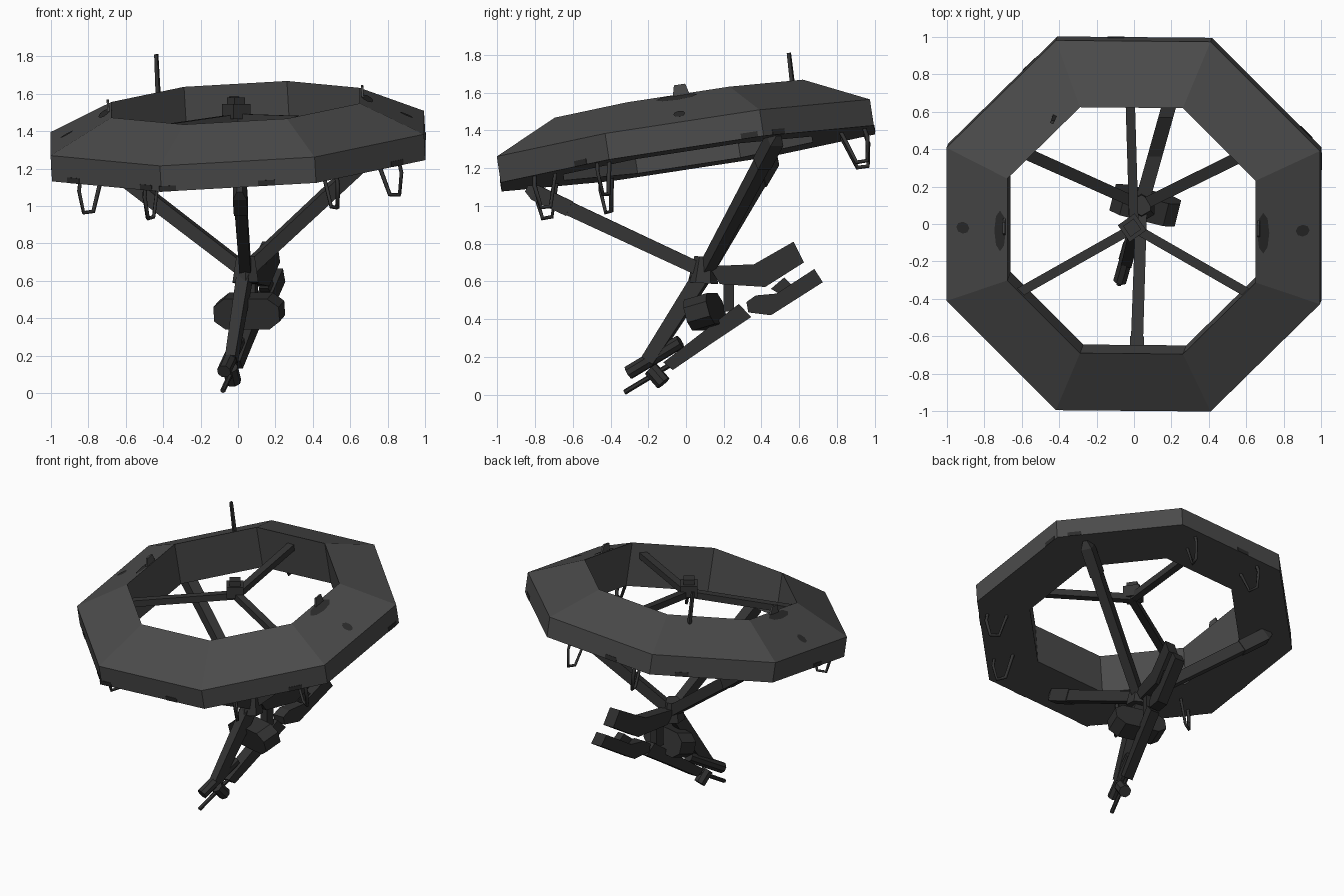
import bpy, bmesh, math
from mathutils import Vector, Matrix

if "Cube" in bpy.data.objects:
    bpy.data.objects.remove(bpy.data.objects["Cube"])

def material(name, v):
    m = bpy.data.materials.new(name)
    m.diffuse_color = (v, v, v, 1)
    m.use_nodes = True
    m.node_tree.nodes["Principled BSDF"].inputs["Base Color"].default_value = m.diffuse_color
    return m

HULL = material("hull grey", 0.07)
STRUT = material("strut dark grey", 0.035)
GEAR = material("machinery dark grey", 0.03)
PATCH = material("patch charcoal", 0.025)

# The ring and everything on it share one tilt (nose down, slight roll)
TILT = (Matrix.Translation((0, 0, 1.32)) @ Matrix.Rotation(math.radians(8.7), 4, 'X')
        @ Matrix.Rotation(math.radians(-3.3), 4, 'Y'))

def finish(name, bm, mat, matrix=None):
    if matrix is not None:
        bm.transform(matrix)
    bmesh.ops.recalc_face_normals(bm, faces=bm.faces)
    me = bpy.data.meshes.new(name)
    bm.to_mesh(me)
    bm.free()
    me.materials.append(mat)
    ob = bpy.data.objects.new(name, me)
    bpy.context.collection.objects.link(ob)
    return ob

def frame(a, b):
    """Matrix placing local z along a->b, with local y kept as upright as possible."""
    z = (b - a).normalized()
    x = Vector((0, 0, 1)).cross(z)
    x = x.normalized() if x.length > 1e-4 else Vector((1, 0, 0))
    y = z.cross(x)
    m = Matrix((x, y, z)).transposed().to_4x4()
    m.translation = a
    return m

def loft(name, outline, a, b, mat, end=1.0, matrix=None):
    """Sweep a 2D outline from a to b, scaling the far end."""
    a, b = Vector(a), Vector(b)
    m, length = frame(a, b), (b - a).length
    bm = bmesh.new()
    lo = [bm.verts.new(m @ Vector((x, y, 0))) for x, y in outline]
    hi = [bm.verts.new(m @ Vector((x * end, y * end, length))) for x, y in outline]
    bm.faces.new(lo)
    bm.faces.new(hi)
    n = len(outline)
    for i in range(n):
        j = (i + 1) % n
        bm.faces.new((lo[i], lo[j], hi[j], hi[i]))
    return finish(name, bm, mat, matrix)

def rect(w, h):
    return [(-w/2, -h/2), (w/2, -h/2), (w/2, h/2), (-w/2, h/2)]

def ngon(r, n):
    return [(r * math.cos(math.tau * (i + .5) / n), r * math.sin(math.tau * (i + .5) / n)) for i in range(n)]

def box(name, loc, size, mat, rot=0, matrix=None):
    bm = bmesh.new()
    bmesh.ops.create_cube(bm, size=1)
    bm.transform(Matrix.Translation(loc) @ Matrix.Rotation(rot, 4, 'Z') @ Matrix.Diagonal((*size, 1)))
    return finish(name, bm, mat, matrix)

# Octagonal ring: cross-section (flat radius, height) swept round eight corners
section = [(1.0, -.07), (1.0, .07), (.665, .235), (.665, -.07)]
bm = bmesh.new()
rings = []
for k in range(8):
    t = math.radians(22.5 + 45 * k)
    s = 1 / math.cos(math.radians(22.5))
    rings.append([bm.verts.new((r * s * math.cos(t), r * s * math.sin(t), z)) for r, z in section])
for k in range(8):
    p, q = rings[k], rings[(k + 1) % 8]
    for i in range(4):
        j = (i + 1) % 4
        bm.faces.new((p[i], q[i], q[j], p[j]))
finish("octagon_ring", bm, HULL, TILT)

# Dark patches and small upright plates on both sides of the ring
slope = math.atan2(.165, .335)
for s, side in ((-1, "left"), (1, "right")):
    for nm, x, hx, hy in (("outer", .91, .04, .032), ("inner", .705, .035, .11)):
        bm = bmesh.new()
        bmesh.ops.create_circle(bm, cap_ends=True, segments=8, radius=1)
        bm.transform(Matrix.Translation((s * x, -.01, .07 + (1 - x) * .4925 + .004))
                     @ Matrix.Rotation(s * slope, 4, 'Y') @ Matrix.Diagonal((hx, hy, 1, 1)))
        finish(f"{nm}_patch_{side}", bm, PATCH, TILT)
    bm = bmesh.new()
    pts = [(-.05, .19), (.06, .19), (.035, .285), (-.025, .285)]
    f = bm.faces.new([bm.verts.new((s * .675, y + .01, z)) for y, z in pts])
    e = bmesh.ops.extrude_face_region(bm, geom=[f])
    bmesh.ops.translate(bm, verts=[v for v in e['geom'] if isinstance(v, bmesh.types.BMVert)], vec=(s * .012, 0, 0))
    finish(f"sight_plate_{side}", bm, HULL, TILT)

# Scuffs along the lower edge of the outer wall
for k, off in ((4, .1), (5, .3), (5, -.25), (6, -.38), (6, .15), (7, .2), (0, .34), (1, -.3), (2, .1), (3, -.2)):
    m = Matrix.Rotation(math.radians(45 * k), 4, 'Z')
    box("wall_scuff", (1.0, off, -.055), (.006, .09, .03), PATCH, 0, TILT @ m)

# Antenna
loft("antenna", rect(.022, .022), (-.425, .575, 1.55), (-.437, .545, 1.81), STRUT, .8)

# Central hub with three thin spokes
hub = Vector((0, -.02, 1.47))
box("upper_hub", (-.01, -.02, 1.505), (.11, .11, .08), STRUT, math.radians(35))
box("upper_hub_cap", (-.01, -.02, 1.56), (.07, .07, .04), STRUT, math.radians(35))
for nm, e in (("left", (-.62, -.37, 1.38)), ("right", (.61, -.37, 1.45)), ("back", (-.02, .65, 1.565))):
    loft("spoke_" + nm, rect(.05, .045), hub, e, STRUT)

# Lower joint with three heavy arms carrying the ring
joint = Vector((.04, .1, .65))
loft("lower_joint", ngon(.08, 6), (.04, .09, .59), (.04, .1, .73), STRUT, .7)
for nm, e in (("left", (-.74, .45, 1.25)), ("right", (.79, .47, 1.35)), ("front", (.01, -.8, 1.07))):
    e = Vector(e)
    d = (e - joint).normalized()
    loft("arm_" + nm, rect(.06, .07), joint, e, STRUT, 1.1)
    loft("arm_foot_" + nm, rect(.075, .085), e - d * .2, e, STRUT)
    loft("arm_tip_" + nm, rect(.075, .085), e, e + d * .05, STRUT, .4)
loft("arm_down", rect(.07, .09), joint, (-.035, -.2, .18), STRUT, .8)

# Grab loops under the ring, two per side at three sides
loops = [(-.78, -.44), (-.46, -.75), (.48, -.75), (.79, -.44), (-.24, .87), (.24, .87)]
for i, (x, y) in enumerate(loops):
    out = Vector((x, y, 0)).normalized()
    c = Vector((x, y, -.07))
    pts = [c - out * .05, c + out * .01 + Vector((0, 0, -.17)),
           c + out * .07 + Vector((0, 0, -.17)), c + out * .09 + Vector((0, 0, -.05)), c + out * .08]
    cu = bpy.data.curves.new(f"grab_loop_{i}", 'CURVE')
    cu.dimensions = '3D'
    cu.bevel_depth = .012
    cu.bevel_resolution = 0
    sp = cu.splines.new('POLY')
    sp.points.add(len(pts) - 1)
    for p, v in zip(sp.points, pts):
        p.co = (*(TILT @ v), 1)
    cu.materials.append(STRUT)
    bpy.context.collection.objects.link(bpy.data.objects.new(f"grab_loop_{i}", cu))

# Hanging machine: laid out in the side plane and swung round a little
def P(y, z, w=0):
    return Vector((.01 + .28 * y + w, y, z))

def slab(name, pts, w, mat):
    """Side profile given thickness w."""
    bm = bmesh.new()
    lo = [bm.verts.new(P(y, z, -w/2)) for y, z in pts]
    hi = [bm.verts.new(P(y, z, w/2)) for y, z in pts]
    bm.faces.new(lo)
    bm.faces.new(hi)
    for i in range(len(pts)):
        j = (i + 1) % len(pts)
        bm.faces.new((lo[i], lo[j], hi[j], hi[i]))
    return finish(name, bm, mat)

slab("upper_stock", [(.12, .68), (.36, .69), (.57, .81), (.625, .7), (.42, .57), (.18, .585)], .08, GEAR)
slab("lower_stock", [(.32, .49), (.37, .525), (.48, .535), (.68, .665), (.725, .595), (.45, .42), (.33, .435)], .08, GEAR)
slab("stock_bridge", [(.45, .56), (.52, .62), (.56, .58), (.5, .53)], .05, GEAR)
slab("main_body", [(-.12, .17), (.1, .34), (.28, .48), (.345, .41), (.12, .26), (-.07, .13)], .07, GEAR)
slab("neck", [(.2, .44), (.2, .62), (.255, .62), (.255, .44)], .05, GEAR)
loft("main_tube", ngon(.038, 8), P(-.305, .115), P(-.03, .28), GEAR)
loft("barrel", ngon(.014, 6), P(-.325, .012), P(-.08, .16), GEAR)
loft("lower_canister", ngon(.042, 8), P(-.185, .135), P(-.12, .06), GEAR)

# Twin drum lying across the machine
drum = [(sx * (.12 + r), sy * h) for sx, sy, r, h in
        ((-1, -1, 0, .085), (1, -1, 0, .085), (1, -1, .06, .04), (1, 1, .06, .04),
         (1, 1, 0, .085), (-1, 1, 0, .085), (-1, 1, .06, .04), (-1, -1, .06, .04))]
loft("twin_drum", drum, (.045, .04, .42), (.075, .16, .455), GEAR)
